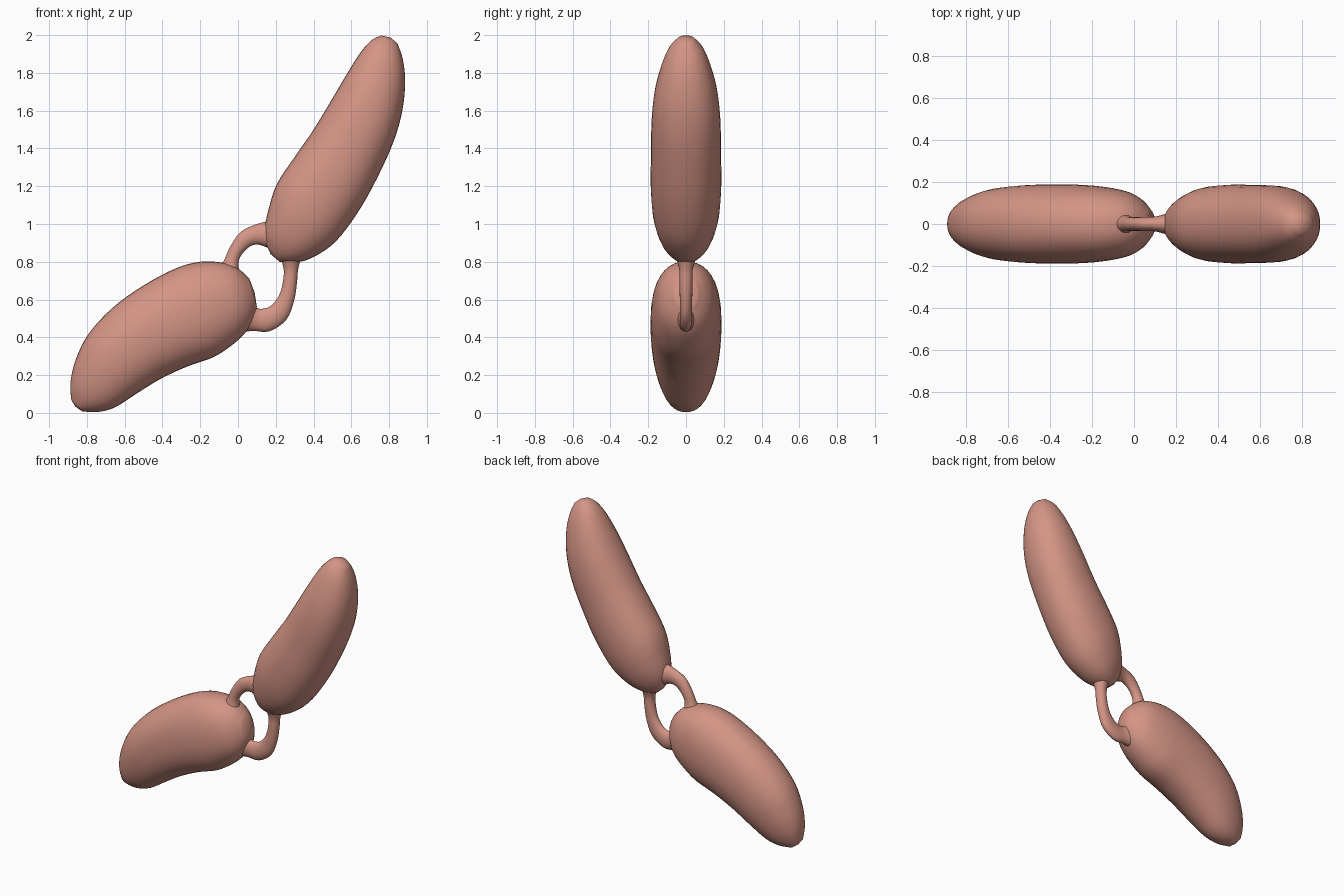
import bpy, bmesh, math
from mathutils import Vector

mat = bpy.data.materials.new("salmon pink")
mat.diffuse_color = (0.66, 0.30, 0.235, 1)


def smooth(rows, steps):
    """Catmull-Rom interpolation of the stations."""
    out, n = [], len(rows)
    for i in range(n - 1):
        p = [rows[max(0, min(n - 1, i + k))] for k in (-1, 0, 1, 2)]
        for s in range(steps):
            t = s / steps
            out.append([0.5 * (2 * b + (c - a) * t + (2 * a - 5 * b + 4 * c - d) * t * t
                               + (3 * b - a - 3 * c + d) * t ** 3)
                        for a, b, c, d in zip(*p)])
    return out + [list(rows[-1])]


def loft(name, rows, start, end, power=2.0, sides=36, steps=4):
    """Each row: one edge (x, z), opposite edge (x, z), half thickness in y."""
    bm = bmesh.new()
    rings = []
    for ax, az, bx, bz, h in smooth(rows, steps):
        a, b = Vector((ax, 0, az)), Vector((bx, 0, bz))
        mid, half = (a + b) / 2, (a - b) / 2
        ring = []
        for k in range(sides):
            t = 2 * math.pi * k / sides
            c, s = math.cos(t), math.sin(t)
            c = math.copysign(abs(c) ** (2 / power), c)
            s = math.copysign(abs(s) ** (2 / power), s)
            ring.append(bm.verts.new(mid + half * c + Vector((0, h * s, 0))))
        rings.append(ring)
    for r, q in zip(rings, rings[1:]):
        for k in range(sides):
            j = (k + 1) % sides
            bm.faces.new((r[k], r[j], q[j], q[k]))
    for ring, tip in ((rings[0], start), (rings[-1], end)):
        v = bm.verts.new((tip[0], 0, tip[1]))
        for k in range(sides):
            bm.faces.new((ring[k], ring[(k + 1) % sides], v))
    bmesh.ops.recalc_face_normals(bm, faces=bm.faces)
    for f in bm.faces:
        f.smooth = True
    me = bpy.data.meshes.new(name)
    bm.to_mesh(me)
    bm.free()
    me.materials.append(mat)
    ob = bpy.data.objects.new(name, me)
    bpy.context.collection.objects.link(ob)


def tube(name, path):
    """Curved link. Each row: x, z, in-plane radius, half thickness in y."""
    rows = []
    for i, (x, z, r, h) in enumerate(path):
        p, q = path[max(i - 1, 0)], path[min(i + 1, len(path) - 1)]
        d = Vector((q[0] - p[0], q[1] - p[1])).normalized()
        rows.append((x - d.y * r, z + d.x * r, x + d.y * r, z - d.x * r, h))
    loft(name, rows, path[0][:2], path[-1][:2], sides=20)


# lower lobe
loft("lower_lobe", [
    (-0.883, 0.07, -0.825, 0.008, 0.045),
    (-0.887, 0.16, -0.74, 0.005, 0.09),
    (-0.86, 0.28, -0.65, 0.03, 0.13),
    (-0.79, 0.42, -0.54, 0.10, 0.165),
    (-0.66, 0.56, -0.41, 0.18, 0.183),
    (-0.50, 0.675, -0.27, 0.245, 0.188),
    (-0.33, 0.765, -0.13, 0.295, 0.185),
    (-0.20, 0.80, -0.03, 0.36, 0.172),
    (-0.08, 0.795, 0.035, 0.42, 0.148),
    (0.0, 0.765, 0.075, 0.48, 0.11),
    (0.06, 0.71, 0.10, 0.56, 0.06)],
    (-0.862, 0.034), (0.088, 0.638), power=2.2)

# upper lobe
loft("upper_lobe", [
    (0.145, 0.90, 0.22, 0.80, 0.05),
    (0.14, 0.97, 0.30, 0.795, 0.095),
    (0.16, 1.07, 0.40, 0.825, 0.14),
    (0.205, 1.21, 0.52, 0.91, 0.175),
    (0.30, 1.355, 0.64, 1.07, 0.187),
    (0.40, 1.50, 0.74, 1.25, 0.185),
    (0.50, 1.665, 0.825, 1.44, 0.182),
    (0.58, 1.80, 0.87, 1.60, 0.165),
    (0.65, 1.91, 0.885, 1.75, 0.13),
    (0.71, 1.975, 0.873, 1.87, 0.09),
    (0.76, 1.998, 0.845, 1.955, 0.045)],
    (0.173, 0.84), (0.808, 1.987), power=2.2)

# two curved links, flared where they meet the lobes
tube("upper_link", [
    (-0.05, 0.72, 0.065, 0.06), (-0.035, 0.80, 0.039, 0.036),
    (-0.01, 0.86, 0.037, 0.033), (0.04, 0.92, 0.046, 0.033),
    (0.11, 0.945, 0.056, 0.037), (0.20, 0.94, 0.085, 0.065)])
tube("lower_link", [
    (0.02, 0.51, 0.085, 0.065), (0.09, 0.495, 0.062, 0.038),
    (0.15, 0.492, 0.062, 0.033), (0.215, 0.53, 0.055, 0.033),
    (0.258, 0.61, 0.042, 0.033), (0.276, 0.70, 0.037, 0.035),
    (0.28, 0.77, 0.04, 0.038), (0.28, 0.86, 0.07, 0.07)])
